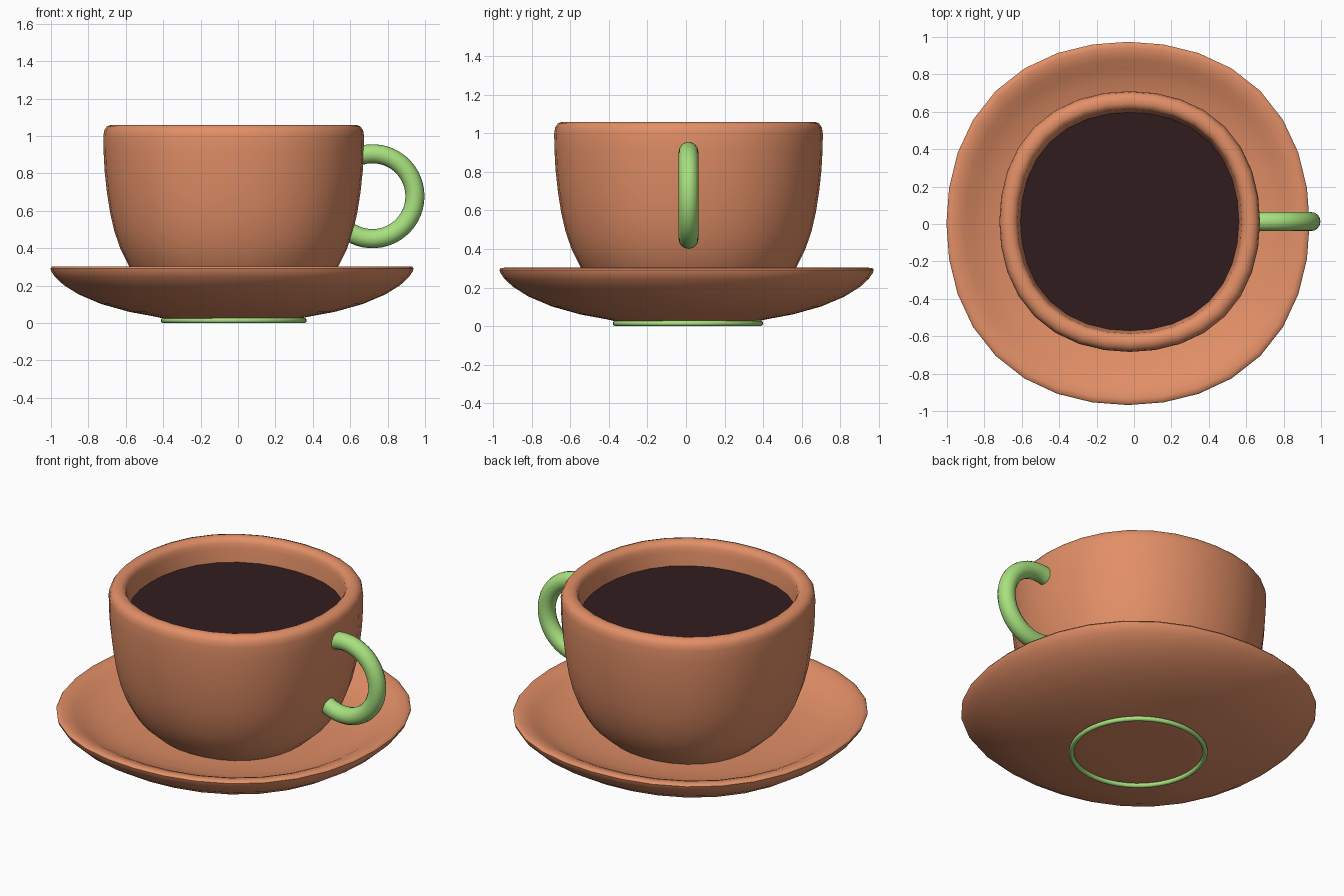
import bpy, bmesh, math
from mathutils import Vector

cube = bpy.data.objects.get("Cube")
if cube:
    bpy.data.objects.remove(cube, do_unlink=True)


def material(name, rgb):
    m = bpy.data.materials.new(name)
    m.use_nodes = True
    m.diffuse_color = (*rgb, 1)
    m.node_tree.nodes["Principled BSDF"].inputs["Base Color"].default_value = (*rgb, 1)
    return m


terracotta = material("terracotta", (0.76, 0.275, 0.135))
green = material("leaf green", (0.39, 0.75, 0.21))
coffee = material("dark coffee", (0.031, 0.012, 0.013))


def finish(name, bm, mat, location):
    bmesh.ops.recalc_face_normals(bm, faces=bm.faces[:])
    me = bpy.data.meshes.new(name)
    bm.to_mesh(me)
    bm.free()
    me.materials.append(mat)
    ob = bpy.data.objects.new(name, me)
    ob.location = location
    bpy.context.collection.objects.link(ob)
    bpy.ops.object.select_all(action="DESELECT")
    ob.select_set(True)
    bpy.context.view_layer.objects.active = ob
    bpy.ops.object.shade_smooth_by_angle(angle=math.radians(50))
    return ob


def lathe(name, profile, mat, center, squareness=0.031, steps=32):
    """Spin an (r, z) profile upright, swelling its diagonals slightly."""
    bm = bmesh.new()
    verts = [bm.verts.new((r, 0, z)) for r, z in profile]
    edges = [bm.edges.new(pair) for pair in zip(verts, verts[1:])]
    bmesh.ops.spin(bm, geom=verts + edges, axis=(0, 0, 1), cent=(0, 0, 0),
                   angle=math.tau, steps=steps, use_duplicate=False)
    bmesh.ops.remove_doubles(bm, verts=bm.verts[:], dist=0.0005)
    for v in bm.verts:
        swell = 1 + squareness * (1 - math.cos(4 * math.atan2(v.co.y, v.co.x))) / 2
        v.co.x *= swell
        v.co.y *= swell
    return finish(name, bm, mat, (*center, 0))


def circle_profile(r, z, radius, count=12):
    return [(r + radius * math.cos(math.tau * i / count),
             z + radius * math.sin(math.tau * i / count)) for i in range(count + 1)]


cup_center = (-0.023, 0.013)

# Saucer: shallow bowl with a rounded lip
lathe("saucer", [
    (0, 0.018), (0.3, 0.019), (0.36, 0.023), (0.42, 0.036), (0.55, 0.06),
    (0.7, 0.102), (0.82, 0.153), (0.9, 0.203), (0.945, 0.245), (0.966, 0.275),
    (0.971, 0.292), (0.964, 0.301), (0.94, 0.303), (0.91, 0.298), (0.875, 0.284),
    (0.83, 0.259), (0.76, 0.228), (0.65, 0.2), (0.5, 0.18), (0.3, 0.172),
    (0, 0.17)], terracotta, (-0.032, 0.003))

# Foot ring under the saucer
lathe("foot_ring", circle_profile(0.376, 0.014, 0.014), green, (-0.023, 0.01), 0, 48)

# Cup: hollow body with a thick rounded rim
lathe("cup", [
    (0, 0.14), (0.38, 0.14), (0.435, 0.175), (0.475, 0.21), (0.518, 0.25),
    (0.56, 0.305), (0.605, 0.395), (0.638, 0.49), (0.661, 0.59), (0.678, 0.7),
    (0.69, 0.81), (0.696, 0.92), (0.697, 1.0), (0.692, 1.03), (0.678, 1.051),
    (0.655, 1.06), (0.632, 1.06), (0.611, 1.051), (0.6, 1.03), (0.595, 1.0),
    (0.585, 0.92), (0.565, 0.7), (0.52, 0.48), (0.4, 0.3), (0, 0.25)],
    terracotta, cup_center)

# Coffee surface
lathe("coffee", [(0, 0.92), (0.584, 0.92), (0.58, 0.9), (0, 0.9)], coffee, cup_center)

# Handle: round tube swept along an arc, both ends buried in the cup wall
bm = bmesh.new()
pivot = Vector((0.719, 0, 0.678))
start = math.radians(-122)
bmesh.ops.create_circle(bm, segments=16, radius=0.051, cap_ends=True)
direction = Vector((math.cos(start), 0, math.sin(start)))
for v in bm.verts:
    v.co = pivot + direction * (0.227 + v.co.x) + Vector((0, v.co.y, 0))
bmesh.ops.spin(bm, geom=bm.verts[:] + bm.edges[:] + bm.faces[:], axis=(0, -1, 0),
               cent=pivot, angle=math.radians(229), steps=32, use_duplicate=False)
finish("handle", bm, green, (0, 0.013, 0))
